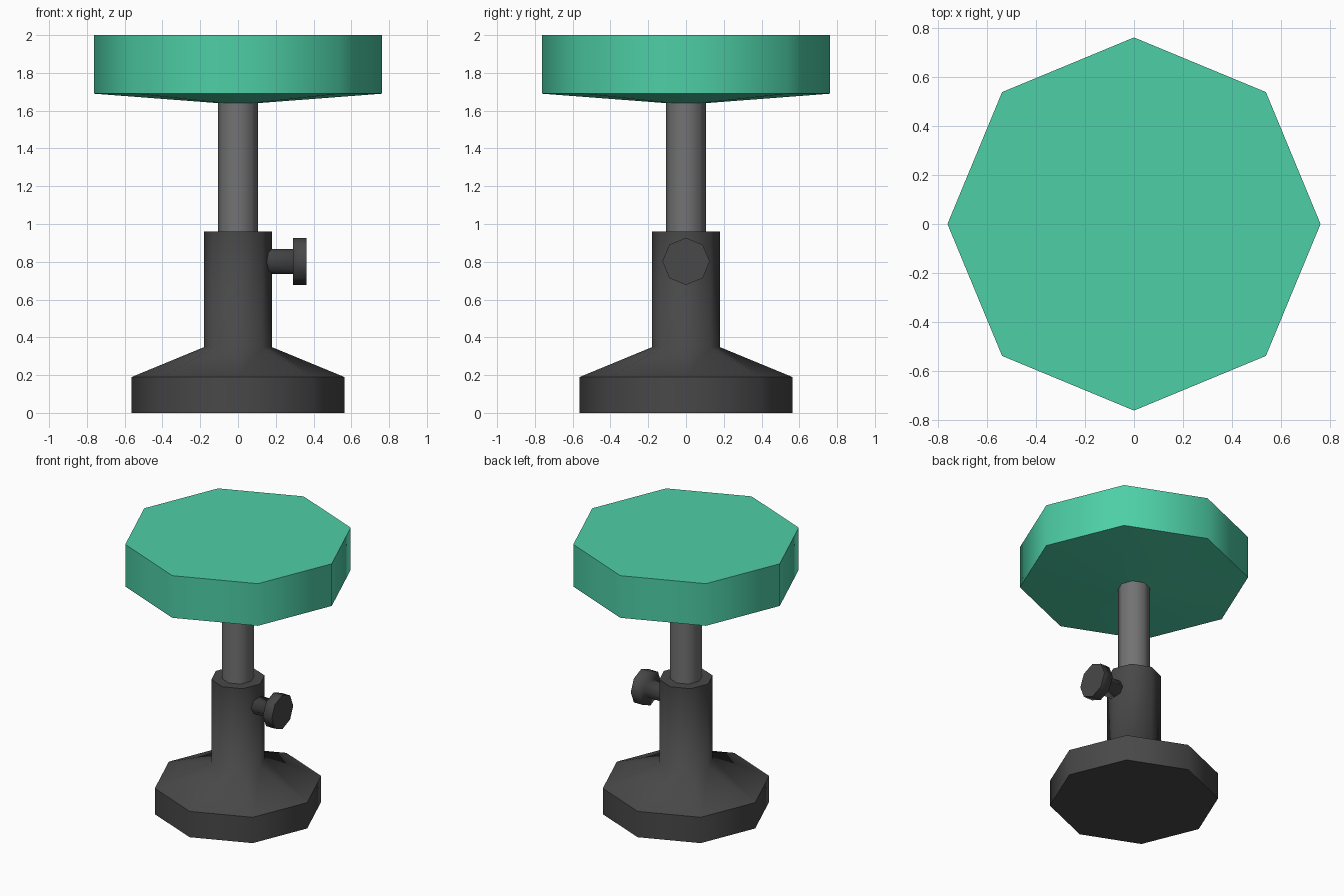
import bpy, bmesh, math
from mathutils import Matrix

if "Cube" in bpy.data.objects:
    bpy.data.objects.remove(bpy.data.objects["Cube"])

SIDES = 8


def material(name, rgb):
    m = bpy.data.materials.new(name)
    m.diffuse_color = (*rgb, 1)
    m.use_nodes = True
    m.node_tree.nodes["Principled BSDF"].inputs["Base Color"].default_value = m.diffuse_color
    return m


def lathe(name, profile, mat, sharp=(), matrix=Matrix()):
    """Spin (radius, height) points into a capped octagonal solid; listed rings stay sharp."""
    bm = bmesh.new()
    rings = []
    for r, z in profile:
        rings.append([bm.verts.new((r * math.cos(math.tau * i / SIDES),
                                    r * math.sin(math.tau * i / SIDES), z))
                      for i in range(SIDES)])
    for a, b in zip(rings, rings[1:]):
        for i in range(SIDES):
            j = (i + 1) % SIDES
            bm.faces.new((a[i], a[j], b[j], b[i]))
    bm.faces.new(rings[0][::-1])
    bm.faces.new(rings[-1])
    for f in bm.faces:
        f.smooth = True
    for k in sharp:
        for i in range(SIDES):
            bm.edges.get((rings[k][i], rings[k][i - 1])).smooth = False
    bm.transform(matrix)
    mesh = bpy.data.meshes.new(name)
    bm.to_mesh(mesh)
    bm.free()
    mesh.materials.append(mat)
    obj = bpy.data.objects.new(name, mesh)
    bpy.context.collection.objects.link(obj)
    return obj


green = material("green_cushion", (0.075, 0.62, 0.38))
dark = material("dark_metal", (0.065, 0.065, 0.065))
steel = material("grey_metal", (0.17, 0.17, 0.17))

# Flared foot and sleeve
lathe("base", [(0.563, 0), (0.563, 0.19), (0.18, 0.348), (0.18, 0.96)], dark, (0, 1, 3))

# Sliding post
lathe("post", [(0.107, 0.90), (0.107, 1.66)], steel, (0, 1))

# Seat with shallow conical underside
lathe("seat", [(0.107, 1.64), (0.763, 1.69), (0.763, 2.0)], green, (1, 2))

# Height adjusting knob, turned to point along +x
turn = Matrix.Translation((0, 0, 0.802)) @ Matrix.Rotation(math.pi / 2, 4, 'Y')
lathe("adjusting_knob", [(0.066, 0.14), (0.066, 0.29), (0.125, 0.29), (0.125, 0.362)],
      dark, (3,), turn)
